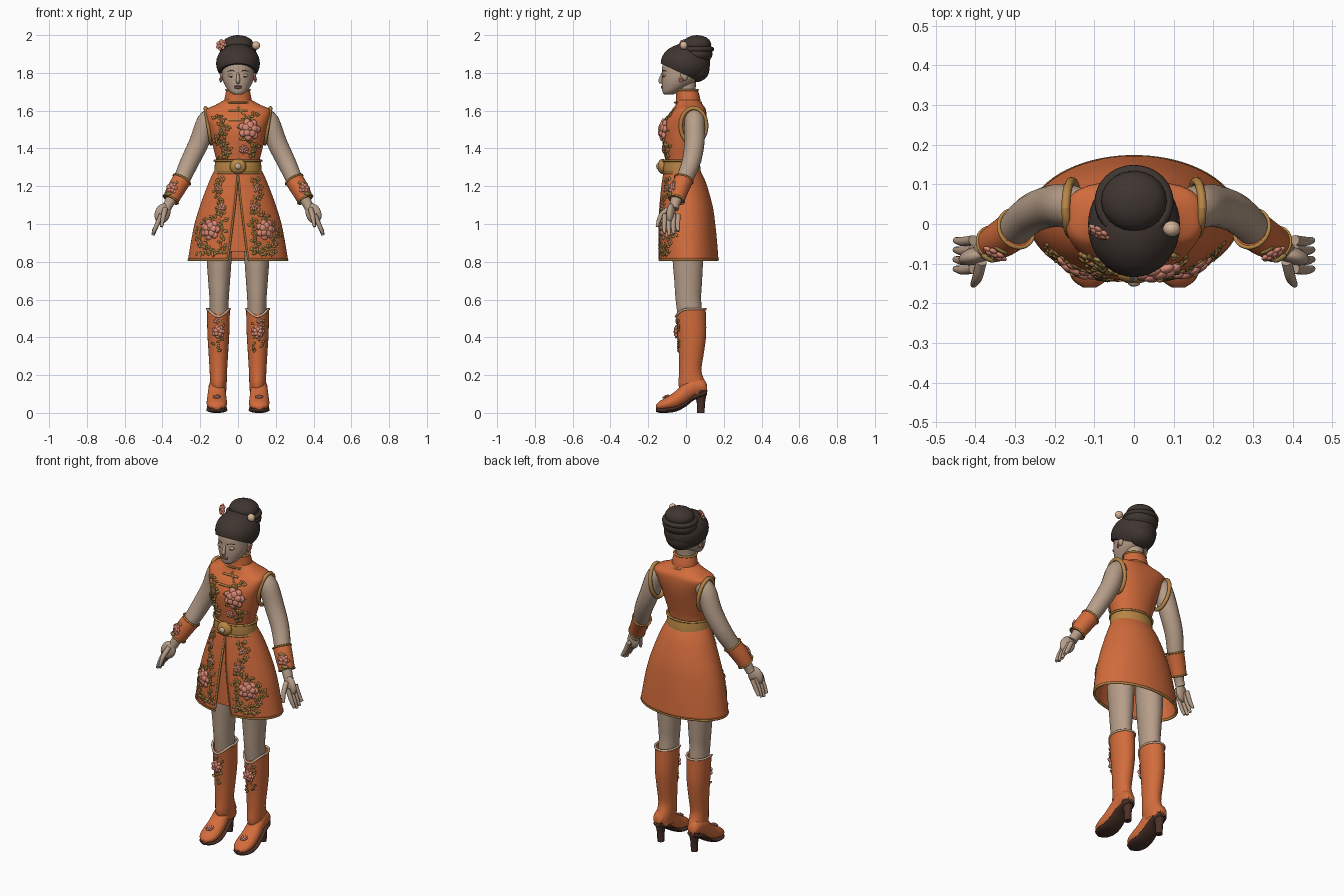
import bpy, bmesh, math, random
from mathutils import Vector, Matrix

random.seed(4)
if "Cube" in bpy.data.objects:
    bpy.data.objects.remove(bpy.data.objects["Cube"])


def material(name, colour):
    m = bpy.data.materials.new(name)
    m.use_nodes = True
    m.diffuse_color = (*colour, 1)
    bsdf = m.node_tree.nodes["Principled BSDF"]
    bsdf.inputs["Base Color"].default_value = (*colour, 1)
    bsdf.inputs["Roughness"].default_value = 0.7
    return m


ORANGE = material("orange cloth", (0.65, 0.15, 0.045))
SKIN = material("skin", (0.47, 0.34, 0.25))
HAIR = material("dark hair", (0.05, 0.036, 0.03))
GOLD = material("gold trim", (0.48, 0.24, 0.06))
OLIVE = material("olive leaf", (0.33, 0.22, 0.06))
PINK = material("pink petal", (0.7, 0.25, 0.18))
CREAM = material("cream", (0.66, 0.45, 0.31))
SOLE = material("brown sole", (0.07, 0.03, 0.02))
LIP = material("lip", (0.42, 0.2, 0.15))


def finish(name, bm, mat):
    bmesh.ops.recalc_face_normals(bm, faces=bm.faces)
    mesh = bpy.data.meshes.new(name)
    bm.to_mesh(mesh)
    bm.free()
    mesh.materials.append(mat)
    obj = bpy.data.objects.new(name, mesh)
    bpy.context.collection.objects.link(obj)
    bpy.ops.object.select_all(action='DESELECT')
    obj.select_set(True)
    bpy.context.view_layer.objects.active = obj
    bpy.ops.object.shade_smooth_by_angle(angle=math.radians(50))
    return obj


def resample(rows, k=4):
    """Catmull-Rom interpolation through rows of numbers."""
    out = []
    for i in range(len(rows) - 1):
        p = [rows[max(0, min(len(rows) - 1, i + d))] for d in (-1, 0, 1, 2)]
        for s in range(k):
            t = s / k
            out.append(tuple(b + t * ((c - a) + t * ((2*a - 5*b + 4*c - d) + t * (3*b - a - 3*c + d))) / 2
                             if t else b for a, b, c, d in zip(*p)))
    return out + [tuple(rows[-1])]


def loft(name, rings, mat, closed=True, caps=True):
    bm = bmesh.new()
    rows = [[bm.verts.new(p) for p in r] for r in rings]
    n = len(rows[0])
    for a, b in zip(rows, rows[1:]):
        for i in range(n if closed else n - 1):
            j = (i + 1) % n
            bm.faces.new((a[i], a[j], b[j], b[i]))
    if caps and closed:
        bm.faces.new(rows[0])
        bm.faces.new(rows[-1])
    return finish(name, bm, mat)


def turn(n=40, start=0.0):
    return [start + (2 * math.pi - 2 * start) * i / (n if start == 0 else n - 1) for i in range(n)]


def oval(row, cx=0, angles=None):
    """Horizontal superellipse; angle zero is the front."""
    z, rx, front, back, e = row
    mid, half = (front + back) / 2, (back - front) / 2
    power = lambda v: math.copysign(abs(v) ** (2 / e), v)
    return [Vector((cx + rx * power(math.sin(a)), mid - half * power(math.cos(a)), z)) for a in angles or turn()]


def body(name, rows, mat, cx=0):
    return loft(name, [oval(r, cx) for r in resample(rows)], mat)


def tube(name, rows, mat, closed=False, k=4, n=12):
    """Round tube through (x, y, z, radius) rows."""
    rows = rows if closed else resample(rows, k)
    pts = [Vector(r[:3]) for r in rows]
    m, rings, side = len(pts), [], None
    for i, p in enumerate(pts):
        prev, nxt = (pts[i - 1], pts[(i + 1) % m]) if closed else (pts[max(0, i - 1)], pts[min(m - 1, i + 1)])
        d = (nxt - prev).normalized()
        side = d.orthogonal().normalized() if side is None else (side - d * side.dot(d)).normalized()
        up = d.cross(side)
        rings.append([p + rows[i][3] * (side * math.cos(a) + up * math.sin(a)) for a in turn(n)])
    return loft(name, rings + rings[:1] if closed else rings, mat, caps=not closed)


def trim(name, pts, r, mat=GOLD, closed=True):
    return tube(name, [(*p, r) for p in pts], mat, closed, 1, 8)


def blob(bm, loc, size, normal=(0, 0, 1), spin=0, detail=2):
    rot = Vector(normal).to_track_quat('Z', 'Y').to_matrix().to_4x4()
    mat = Matrix.Translation(loc) @ rot @ Matrix.Rotation(spin, 4, 'Z') @ Matrix.Diagonal((*size, 1))
    bmesh.ops.create_icosphere(bm, subdivisions=detail, radius=1, matrix=mat)


def ball(name, loc, size, mat, normal=(0, 0, 1)):
    bm = bmesh.new()
    blob(bm, loc, size, normal, 0, 3)
    return finish(name, bm, mat)


petals, leaves, hearts = bmesh.new(), bmesh.new(), bmesh.new()


def flower(loc, normal, r):
    normal = Vector(normal).normalized()
    rot = normal.to_track_quat('Z', 'Y')
    for count, reach, lift in ((7, 0.62, 0.05), (5, 0.34, 0.2)):
        for i in range(count):
            a = 2 * math.pi * i / count + lift
            offset = rot @ Vector((math.cos(a) * reach * r, math.sin(a) * reach * r, lift * r))
            blob(petals, Vector(loc) + offset, (r * 0.4, r * 0.34, r * 0.2), normal, a)
    blob(hearts, Vector(loc) + normal * r * 0.35, (r * 0.15,) * 3, normal)


# Garment sections: height, half width, front, back, squareness
TORSO = [(1.26, .12, -.11, .07, 2), (1.33, .114, -.11, .06, 2), (1.42, .135, -.122, .08, 2.1),
         (1.5, .15, -.125, .1, 2.3), (1.56, .168, -.1, .108, 2.6), (1.605, .17, -.065, .105, 3),
         (1.63, .12, -.055, .09, 2.4), (1.66, .066, -.05, .07, 2)]
SKIRT = [(1.29, .116, -.11, .065, 2), (1.22, .15, -.122, .1, 2), (1.1, .195, -.135, .135, 2),
         (1, .225, -.14, .15, 2), (.9, .245, -.142, .16, 2), (.81, .26, -.142, .167, 2)]


def front(rows, x, z):
    rows = sorted(resample(rows))
    for a, b in zip(rows, rows[1:]):
        if a[0] <= z <= b[0]:
            t = (z - a[0]) / (b[0] - a[0])
            _, rx, f, bk, e = (u + t * (v - u) for u, v in zip(a, b))
            u = min(abs(x) / rx, 0.97)
            return (f + bk) / 2 - (bk - f) / 2 * (1 - u ** e) ** (1 / e)


def on_front(rows, x, z):
    h = 0.004
    fx = (front(rows, x + h, z) - front(rows, x - h, z)) / (2 * h)
    fz = (front(rows, x, z + h) - front(rows, x, z - h)) / (2 * h)
    return Vector((x, front(rows, x, z), z)), Vector((fx, -1, fz)).normalized()


def vine(name, rows, path):
    """Stem with scattered leaves lying on a garment front."""
    pts = []
    for x, z in resample(path, 6):
        p, n = on_front(rows, x, z)
        pts.append(p + n * 0.003)
        for _ in range(2):
            q, m = on_front(rows, x + random.uniform(-.024, .024), z + random.uniform(-.01, .01))
            target = random.choice((leaves, leaves, hearts))
            blob(target, q + m * 0.004, (.014, .007, .007), m, random.uniform(0, 6), 1)
    trim(name, pts, 0.004, OLIVE, False)


# Vest, collar and neck
body("vest", TORSO, ORANGE)
collar = [(1.63, .074, -.055, .078, 2), (1.67, .07, -.052, .074, 2), (1.71, .062, -.052, .062, 2)]
body("collar", collar, ORANGE)
trim("collar_trim", oval(collar[-1]), .006)
trim("collar_base_trim", oval((1.643, .077, -.058, .08, 2)), .005)
body("neck", [(1.6, .055, -.045, .055, 2), (1.7, .05, -.05, .05, 2), (1.8, .052, -.06, .06, 2)], SKIN)
trim("vest_closure", [on_front(TORSO, x, z)[0] for x, z in ((0, 1.62), (.03, 1.58), (.07, 1.54), (.115, 1.49))],
     .005, GOLD, False)
for z in (1.6, 1.55):
    trim("frog_fastener", [on_front(TORSO, x, z)[0] for x in (-.05, -.02, .02, .05)], .006, GOLD, False)

# Skirt with a flared front slit over an inner panel
SLIT = 0.2
flare = lambda z: 0.012 + SLIT * (1.29 - z) / 0.48
rings = [oval(r, 0, turn(64, flare(r[0]))) for r in resample(SKIRT)]
skirt = loft("skirt", rings, ORANGE, closed=False)
thick = skirt.modifiers.new("thickness", 'SOLIDIFY')
thick.thickness, thick.offset = 0.01, 0
panel = [oval((max(z, .855), rx * .96, f * .93, b * .9, e), 0, [-.6 + .1 * i for i in range(13)])
         for z, rx, f, b, e in resample(SKIRT)[:-2]]
loft("skirt_inner_panel", panel, ORANGE, closed=False)
trim("skirt_hem", rings[-1], .007, GOLD, False)
for end in (0, -1):
    trim("slit_trim", [r[end] for r in rings], .006, GOLD, False)

# Belt and buckle
body("belt", [(1.27, .126, -.122, .079, 2), (1.3, .124, -.124, .076, 2), (1.335, .121, -.121, .07, 2)], GOLD)
for z in (1.27, 1.335):
    trim("belt_edge", oval((z, .124, -.123, .076, 2)), .006)
ball("buckle", (0, -.125, 1.305), (.044, .04, .026), GOLD, (0, -1, 0))
ball("buckle_stone", (0, -.148, 1.305), (.016, .016, .01), CREAM, (0, -1, 0))

# Embroidery
vine("vest_vine", TORSO, [(-.11, 1.57), (-.07, 1.51), (-.1, 1.45), (-.06, 1.4), (-.085, 1.35)])
vine("vest_vine", TORSO, [(.085, 1.58), (.03, 1.53), (.04, 1.45), (.085, 1.41), (.07, 1.36)])
for x, z, r in ((.06, 1.5, .06), (.03, 1.395, .025), (-.08, 1.5, .02), (-.07, 1.38, .02)):
    flower(*on_front(TORSO, x, z), r)
for s in (1, -1):
    vine("skirt_vine", SKIRT, [(s * x, z) for x, z in
         ((.09, 1.24), (.11, 1.16), (.085, 1.07), (.15, 1.03), (.2, .95), (.17, .88), (.09, .86))])
    vine("slit_vine", SKIRT, [(s * x, z) for x, z in ((.08, 1.02), (.085, .94), (.1, .85), (.2, .85))])
    for x, z, r in ((.145, .97, .056), (.1, 1.19, .024), (.085, 1.09, .026), (.2, .9, .02)):
        flower(*on_front(SKIRT, s * x, z), r)

for s in (1, -1):
    # Arms, cuffs and hands
    at = lambda *rows: [(s * r[0], *r[1:]) for r in rows]
    tube("arm", at((.13, .045, 1.57, .045), (.165, .045, 1.54, .054), (.207, .045, 1.43, .053),
                   (.26, .025, 1.32, .049), (.31, -.02, 1.21, .042), (.36, -.055, 1.12, .028),
                   (.38, -.065, 1.08, .026)), SKIN, n=20)
    hole = [(s * (.157 + .015 * math.cos(a)), .04 + .068 * math.sin(a), 1.52 + .094 * math.cos(a)) for a in turn(28)]
    trim("armhole_trim", hole, .011)
    cuff = at((.297, -.012, 1.235, .05), (.33, -.035, 1.18, .048), (.356, -.05, 1.13, .043))
    tube("cuff", cuff, ORANGE, n=24)
    axis = Vector(cuff[-1][:3]) - Vector(cuff[0][:3])
    rot = axis.to_track_quat('Z', 'Y')
    for x, y, z, r in (cuff[0], cuff[-1]):
        trim("cuff_trim", [Vector((x, y, z)) + rot @ Vector((math.cos(a) * r, math.sin(a) * r, 0)) for a in turn(24)], .005)
    face = Vector((s * .45, -.85, .2)).normalized()
    flower(Vector(cuff[1][:3]) + face * .045, face, .034)
    for dz in (-.035, .035):
        blob(leaves, Vector(cuff[1][:3]) + face * .047 + rot @ Vector((0, 0, dz)), (.02, .01, .008), face)
    ball("palm", (s * .4, -.08, 1.055), (.022, .042, .055), SKIN, (s * -.35, .1, 1))
    for i, drop in enumerate((.01, 0, .006, .022)):
        y = -.113 + .024 * i
        tube("finger", at((.405, y, 1.05, .013), (.432, y - .003, .99, .012), (.45, y, .94 + drop, .008)), SKIN, n=10)
    tube("thumb", at((.385, -.095, 1.08, .014), (.395, -.135, 1.04, .013), (.405, -.153, .985, .008)), SKIN, n=10)

    # Legs and boots
    body("leg", [(1.15, .07, -.07, .08, 2), (.85, .067, -.072, .09, 2), (.7, .058, -.062, .085, 2),
                 (.6, .051, -.055, .08, 2), (.48, .05, -.04, .09, 2)], SKIN, s * .1)
    shaft = [oval(r, s * .104) for r in resample([
        (.1, .04, -.02, .108, 2), (.15, .044, -.04, .108, 2), (.22, .046, -.036, .082, 2),
        (.32, .052, -.038, .095, 2), (.42, .058, -.045, .107, 2), (.55, .061, -.054, .104, 2)])]
    for p, a in zip(shaft[-1], turn()):
        p.z -= .04 * max(0, math.cos(a)) ** 3
    loft("boot_shaft", shaft, ORANGE, caps=False)
    trim("boot_top_trim", shaft[-1], .006, CREAM)
    foot = resample([(.112, .022, .11, .15), (.09, .036, .1, .18), (.04, .043, .08, .19), (0, .047, .048, .17),
                     (-.05, .052, .022, .12), (-.1, .054, .014, .085), (-.14, .042, .014, .062), (-.16, .016, .02, .042)])
    def section(y, w, low, high):
        return [(s * .112 + w * math.cos(a), y, (low + high) / 2 + (high - low) / 2 * math.sin(a)) for a in turn(24)]
    loft("boot_foot", [section(*f) for f in foot], ORANGE)
    loft("boot_sole", [section(y, w * 1.03, low - .014, low + .016) for y, w, low, _ in foot], SOLE)
    body("boot_heel", [(0, .019, .058, .098, 2), (.06, .021, .056, .102, 2), (.12, .037, .035, .114, 2)], SOLE, s * .11)
    flower((s * .104, -.05, .43), (0, -1, 0), .036)
    flower((s * .112, -.048, .487), (0, -1, 0), .018)
    flower((s * .112, -.105, .085), (0, -.4, 1), .022)
    for i in range(16):
        blob(leaves if i % 3 else hearts, (s * .106 + random.uniform(-.03, .03), -.039, .33 + .012 * i),
             (.013, .007, .009), (0, -1, 0), random.uniform(0, 6), 1)

    # Ears, earrings and closed eyes
    ball("ear", (s * .086, -.01, 1.785), (.01, .02, .028), SKIN)
    flower((s * .09, -.025, 1.765), (s, -.6, 0), .016)
    ball("eyelid", (s * .036, -.114, 1.787), (.019, .009, .009), SKIN)
    trim("eyelash", at((.018, -.121, 1.782), (.036, -.124, 1.778), (.053, -.112, 1.783)), .0018, HAIR, False)
    trim("eyebrow", at((.016, -.126, 1.808), (.036, -.12, 1.814), (.056, -.102, 1.808)), .002, HAIR, False)

# Head and face
body("head", [(1.685, .02, -.115, -.07, 2), (1.697, .042, -.124, -.04, 2), (1.725, .064, -.127, .01, 2),
              (1.76, .08, -.128, .06, 2.1), (1.8, .086, -.127, .09, 2.1), (1.85, .088, -.122, .1, 2),
              (1.9, .07, -.09, .08, 2), (1.93, .03, -.04, .04, 2)], SKIN)
tube("nose", [(0, -.124, 1.8, .006), (0, -.132, 1.775, .009), (0, -.136, 1.757, .011), (0, -.126, 1.748, .008)], SKIN)
for z, h in ((1.729, .0045), (1.721, .0055)):
    ball("lip", (0, -.125, z), (.021, .008, h), LIP)

# Swept hair, trimmed along a sloping hairline
bm = bmesh.new()
blob(bm, (0, -.003, 1.85), (.116, .131, .105), detail=4)
cut = bmesh.ops.bisect_plane(bm, geom=bm.verts[:] + bm.edges[:] + bm.faces[:], plane_co=(0, -.13, 1.848),
                             plane_no=(0, -.47, -1), clear_outer=True)
bmesh.ops.holes_fill(bm, edges=[e for e in bm.edges if e.is_boundary])
finish("hair", bm, HAIR)
ball("nape_hair", (0, .05, 1.82), (.085, .075, .07), HAIR)
ball("bun_base", (0, .055, 1.9), (.1, .086, .055), HAIR)
ball("bun_top", (0, .058, 1.95), (.083, .076, .05), HAIR)
trim("bun_coil", oval((1.925, .086, -.025, .135, 2)), .014, HAIR)
flower((-.088, -.02, 1.948), (-.5, -.8, .3), .032)
ball("hair_bead", (.095, -.012, 1.945), (.022, .02, .022), CREAM)

finish("flower_petals", petals, PINK)
finish("vine_leaves", leaves, OLIVE)
finish("gold_buds", hearts, GOLD)
